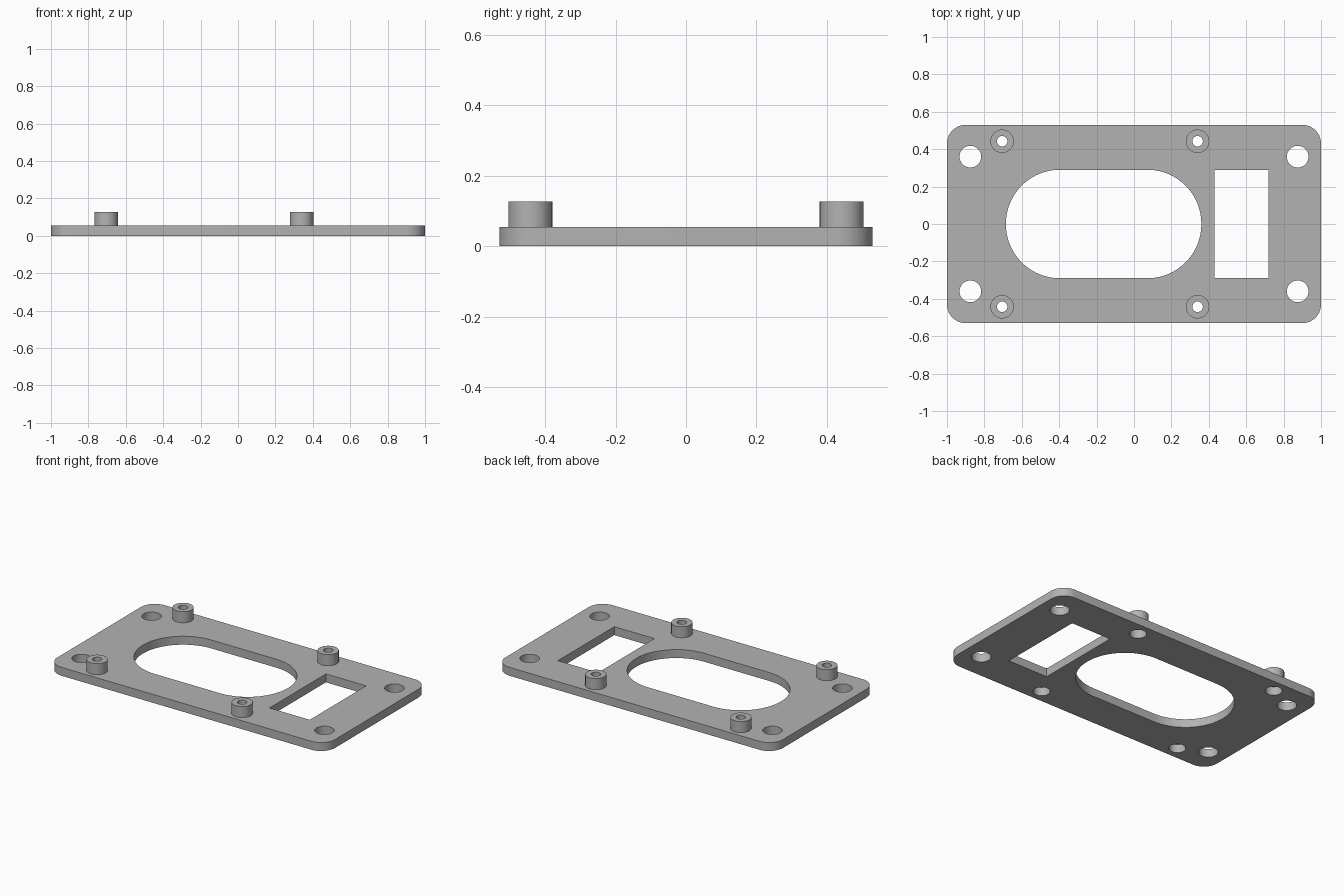
import bpy
import bmesh
from math import cos, sin, pi, radians

cube = bpy.data.objects.get("Cube")
if cube:
    bpy.data.objects.remove(cube, do_unlink=True)

grey = bpy.data.materials.new("plain grey")
grey.use_nodes = True
colour = (0.45, 0.45, 0.45, 1)
grey.diffuse_color = colour
grey.node_tree.nodes["Principled BSDF"].inputs["Base Color"].default_value = colour

PLATE_TOP, BOSS_TOP = 0.055, 0.127


def rounded(x, y, half_x, half_y, r, steps=12):
    """Rectangle outline with rounded corners."""
    points = []
    for quarter, (sx, sy) in enumerate([(1, 1), (-1, 1), (-1, -1), (1, -1)]):
        for i in range(steps + 1):
            a = (quarter + i / steps) * pi / 2
            points.append((x + sx * (half_x - r) + r * cos(a),
                           y + sy * (half_y - r) + r * sin(a)))
    return points


def circle(x, y, r, sides=48):
    return [(x + r * cos(2 * pi * i / sides), y + r * sin(2 * pi * i / sides))
            for i in range(sides)]


def slab(name, outlines, bottom, top):
    """Solid between two heights; outlines inside the first become holes."""
    curve = bpy.data.curves.new(name, 'CURVE')
    curve.dimensions = '2D'
    curve.fill_mode = 'BOTH'
    curve.extrude = (top - bottom) / 2
    for outline in outlines:
        spline = curve.splines.new('POLY')
        spline.points.add(len(outline) - 1)
        for point, (x, y) in zip(spline.points, outline):
            point.co = (x, y, 0, 1)
        spline.use_cyclic_u = True
    source = bpy.data.objects.new(name + " outline", curve)
    bpy.context.collection.objects.link(source)
    bpy.context.view_layer.update()
    mesh = bpy.data.meshes.new_from_object(
        source.evaluated_get(bpy.context.evaluated_depsgraph_get()))
    bpy.data.objects.remove(source, do_unlink=True)

    # weld the caps to the walls
    bm = bmesh.new()
    bm.from_mesh(mesh)
    bmesh.ops.remove_doubles(bm, verts=bm.verts, dist=0.0001)
    bmesh.ops.translate(bm, verts=bm.verts, vec=(0, 0, (bottom + top) / 2))
    bmesh.ops.dissolve_limit(bm, angle_limit=radians(0.5),
                             verts=bm.verts, edges=bm.edges)
    bmesh.ops.recalc_face_normals(bm, faces=bm.faces)
    bm.to_mesh(mesh)
    bm.free()
    mesh.materials.clear()
    mesh.materials.append(grey)
    obj = bpy.data.objects.new(name, mesh)
    bpy.context.collection.objects.link(obj)
    bpy.ops.object.select_all(action='DESELECT')
    obj.select_set(True)
    bpy.context.view_layer.objects.active = obj
    bpy.ops.object.shade_smooth_by_angle(angle=radians(30))
    return obj


bosses = [(x, y) for x in (-0.705, 0.34) for y in (-0.4425, 0.4425)]
corners = [(x, y) for x in (-0.875, 0.875) for y in (-0.36, 0.36)]

# Plate with the long slot, the rectangular window and the round holes
outlines = [rounded(0, 0, 1, 0.53, 0.1),
            rounded(-0.1625, 0, 0.5225, 0.29, 0.289, 24),
            [(0.43, -0.29), (0.72, -0.29), (0.72, 0.29), (0.43, 0.29)]]
outlines += [circle(x, y, 0.058) for x, y in corners]
outlines += [circle(x, y, 0.05) for x, y in bosses]
slab("plate", outlines, 0, PLATE_TOP)

# Hollow screw bosses above the wider recesses in the plate
for number, (x, y) in enumerate(bosses, 1):
    slab(f"screw_boss_{number}", [circle(x, y, 0.0625), circle(x, y, 0.028)],
         PLATE_TOP, BOSS_TOP)
